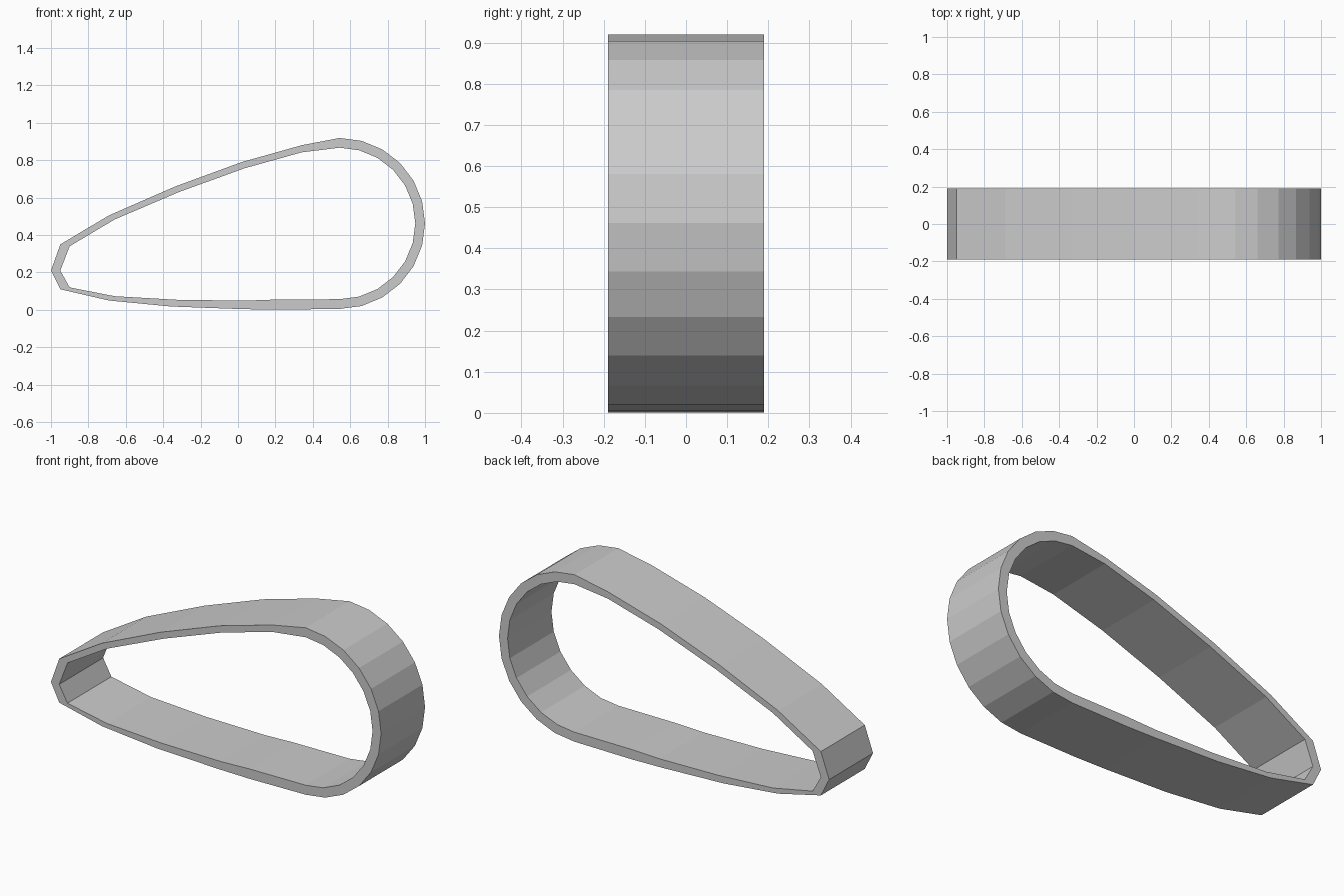
import bpy, bmesh
from math import sin, cos, radians

if "Cube" in bpy.data.objects:
    bpy.data.objects.remove(bpy.data.objects["Cube"])

HALF_WIDTH = 0.19

# Paired outline points (outer, inner): top of the band, from the narrow tip to the round end
top = [((-1.0, .21), (-.95, .21)), ((-.95, .35), (-.90, .34)),
       ((-.69, .505), (-.66, .483)), ((-.335, .66), (-.315, .63)),
       ((.02, .79), (.035, .757)), ((.34, .88), (.34, .842))]

# Underside, from the round end back to the tip
bottom = [((.20, .001), (.20, .055)), ((.02, .004), (.03, .049)),
          ((-.36, .018), (-.33, .054)), ((-.69, .05), (-.66, .073)),
          ((-.95, .11), (-.90, .12))]


# Round end: half circle in twelve flat steps
def arc_point(radius, degrees):
    a = radians(degrees)
    return (.543 + radius * cos(a), .462 + radius * sin(a))


arc = [(arc_point(.457, d), arc_point(.405, d)) for d in range(90, -91, -15)]
profile = top + arc + bottom

# Band: closed loop of wall sections
bm = bmesh.new()
rings = []
for outer, inner in profile:
    rings.append([bm.verts.new((x, y, z)) for (x, z), y in
                  ((outer, -HALF_WIDTH), (outer, HALF_WIDTH),
                   (inner, HALF_WIDTH), (inner, -HALF_WIDTH))])
for i, ring in enumerate(rings):
    following = rings[(i + 1) % len(rings)]
    for k in range(4):
        n = (k + 1) % 4
        bm.faces.new((ring[k], ring[n], following[n], following[k]))
bmesh.ops.recalc_face_normals(bm, faces=bm.faces)

mesh = bpy.data.meshes.new("band_loop")
bm.to_mesh(mesh)
bm.free()
band = bpy.data.objects.new("band_loop", mesh)
bpy.context.collection.objects.link(band)
